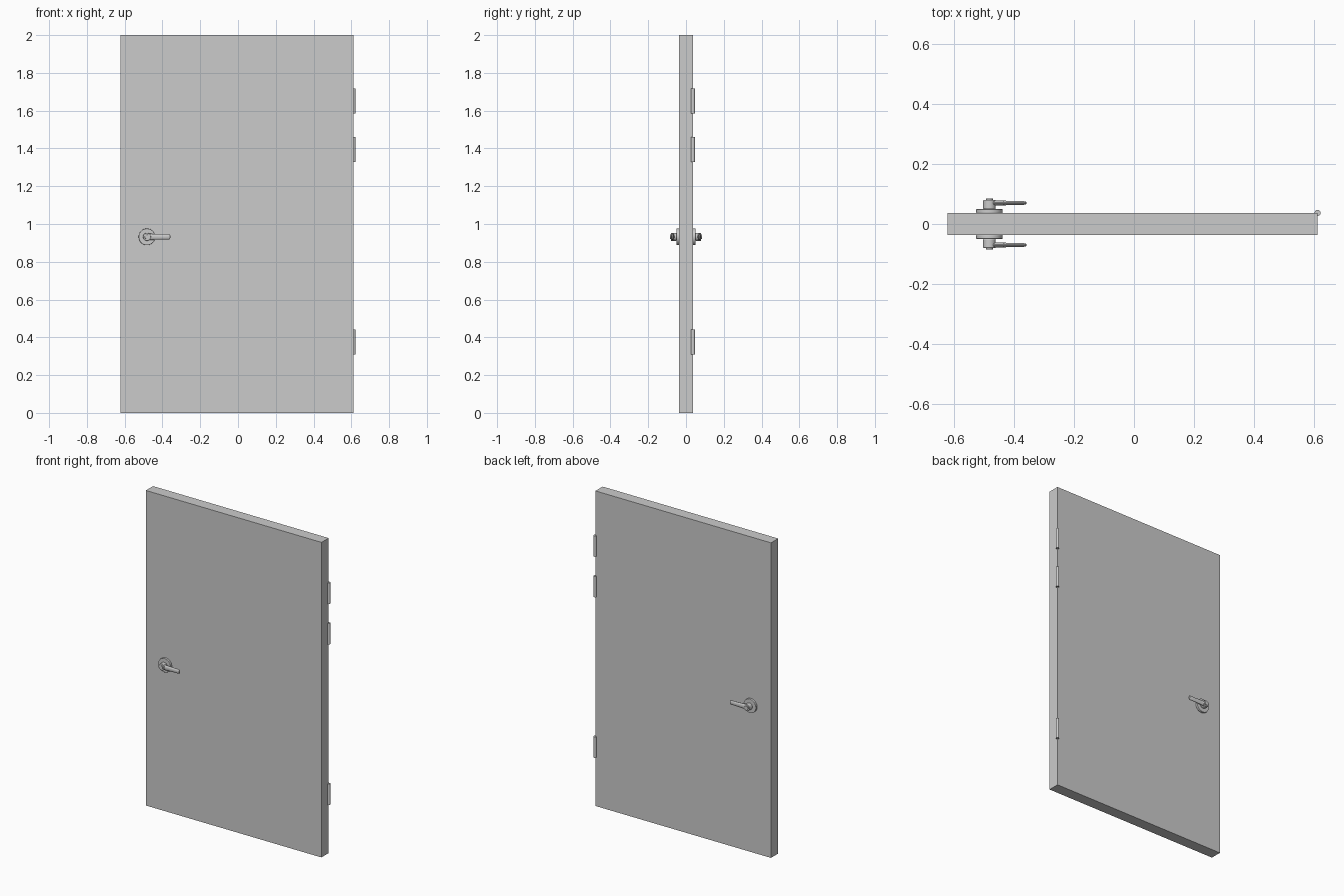
import bpy
import bmesh
from math import radians
from mathutils import Matrix, Vector

if "Cube" in bpy.data.objects:
    bpy.data.objects.remove(bpy.data.objects["Cube"])

# One plain grey for everything
grey = bpy.data.materials.new("light_grey")
grey.use_nodes = True
grey.diffuse_color = (0.6, 0.6, 0.6, 1)
grey.node_tree.nodes["Principled BSDF"].inputs["Base Color"].default_value = (0.6, 0.6, 0.6, 1)


def finish(name, bm, bevel=0, smooth=True):
    """Turn a bmesh into a named grey object, optionally bevelled and smooth."""
    bmesh.ops.recalc_face_normals(bm, faces=bm.faces)
    mesh = bpy.data.meshes.new(name)
    bm.to_mesh(mesh)
    bm.free()
    mesh.materials.append(grey)
    obj = bpy.data.objects.new(name, mesh)
    bpy.context.collection.objects.link(obj)
    if bevel:
        mod = obj.modifiers.new("Rounded edges", "BEVEL")
        mod.width = bevel
        mod.segments = 3
        mod.limit_method = "ANGLE"
    if smooth:
        bpy.ops.object.select_all(action="DESELECT")
        obj.select_set(True)
        bpy.context.view_layer.objects.active = obj
        bpy.ops.object.shade_smooth_by_angle(angle=radians(35))
    return obj


def cylinder(name, centre, radius, length, axis="Z", bevel=0):
    bm = bmesh.new()
    turn = Matrix.Rotation(radians(90), 4, "X") if axis == "Y" else Matrix()
    bmesh.ops.create_cone(bm, cap_ends=True, segments=40, radius1=radius, radius2=radius,
                          depth=length, matrix=Matrix.Translation(centre) @ turn)
    return finish(name, bm, bevel)


# Door leaf
LEFT, RIGHT, HALF, HEIGHT = -0.622, 0.611, 0.036, 2.0
bm = bmesh.new()
bmesh.ops.create_cube(bm, size=1)
for v in bm.verts:
    v.co = ((LEFT + RIGHT) / 2 + v.co.x * (RIGHT - LEFT), v.co.y * HALF * 2, (v.co.z + 0.5) * HEIGHT)
finish("door_leaf", bm, smooth=False)

# Hinge barrels on the back edge
for place, z in (("lower", 0.376), ("middle", 1.395), ("upper", 1.652)):
    cylinder(place + "_hinge", (RIGHT + 0.001, HALF + 0.001, z), 0.01, 0.132)

# Lever handles, mirrored front and back
HX, HZ = -0.482, 0.932


def lever(name, side):
    """Tapered grip lofted through oval sections (x, half depth, half height)."""
    bm = bmesh.new()
    rings = []
    oval = [Vector((0, 1, 0)) @ Matrix.Rotation(radians(a), 3, "X") for a in range(0, 360, 20)]
    sections = ((0, 0.010, 0.019), (0.03, 0.008, 0.016), (0.08, 0.007, 0.014),
                (0.115, 0.006, 0.014), (0.121, 0.005, 0.012), (0.124, 0.002, 0.006))
    for x, depth, height in sections:
        rings.append([bm.verts.new((HX + x, side * 0.07 + p.y * depth, HZ + p.z * height))
                      for p in oval])
    for a, b in zip(rings, rings[1:]):
        for i in range(len(oval)):
            j = (i + 1) % len(oval)
            bm.faces.new((a[i], a[j], b[j], b[i]))
    bm.faces.new(rings[0])
    bm.faces.new(rings[-1])
    finish(name, bm)


for place, side in (("front", -1), ("back", 1)):
    cylinder(place + "_rose", (HX, side * 0.043, HZ), 0.044, 0.014, "Y", 0.002)
    cylinder(place + "_hub", (HX, side * 0.065, HZ), 0.021, 0.03, "Y", 0.003)
    cylinder(place + "_hub_cap", (HX, side * 0.0815, HZ), 0.012, 0.007, "Y", 0.001)
    lever(place + "_lever", side)
